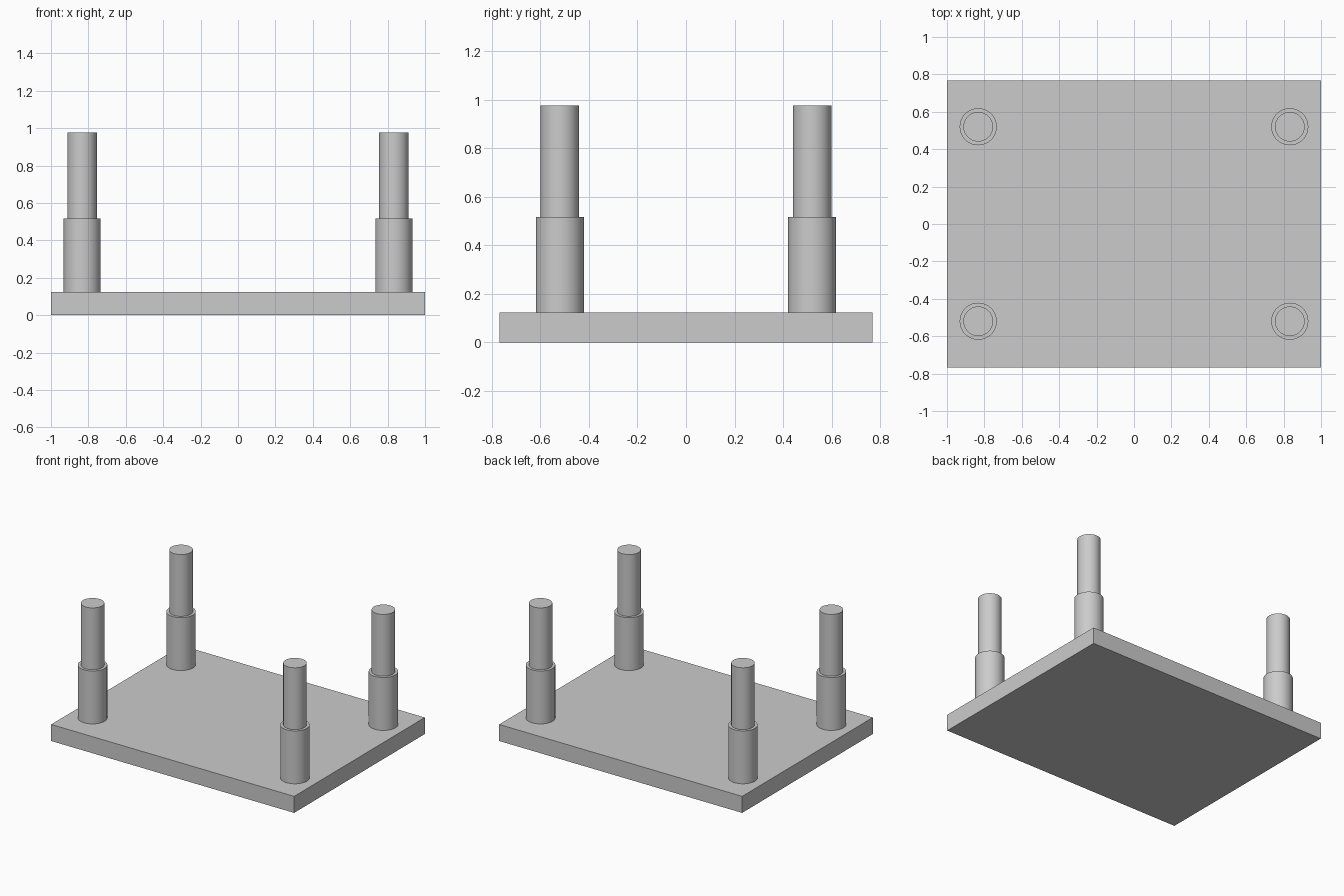
import bpy
import math

cube = bpy.data.objects.get("Cube")
if cube:
    bpy.data.objects.remove(cube, do_unlink=True)

# Single grey finish
grey = bpy.data.materials.new("light_grey")
grey.use_nodes = True
colour = (0.6, 0.6, 0.6, 1.0)
grey.diffuse_color = colour
grey.node_tree.nodes["Principled BSDF"].inputs["Base Color"].default_value = colour

PLATE_TOP = 0.123
STEP_TOP = 0.517
PIN_TOP = 0.977


def cylinder(name, x, y, radius, bottom, top):
    bpy.ops.mesh.primitive_cylinder_add(
        vertices=64, radius=radius, depth=top - bottom,
        location=(x, y, (bottom + top) / 2))
    obj = bpy.context.object
    obj.name = name
    obj.data.materials.append(grey)
    bpy.ops.object.shade_smooth_by_angle(angle=math.radians(30))


# Base plate
bpy.ops.mesh.primitive_cube_add(size=1, location=(0, 0, PLATE_TOP / 2))
plate = bpy.context.object
plate.name = "base_plate"
plate.scale = (2.0, 1.536, PLATE_TOP)
bpy.ops.object.transform_apply(location=False, rotation=False, scale=True)
plate.data.materials.append(grey)

# Stepped post at each corner: wide sleeve below, slim pin above
for side, x in (("left", 0.833), ("right", -0.833)):
    for end, y in (("front", -0.52), ("back", 0.52)):
        cylinder(f"{end}_{side}_sleeve", x, y, 0.099, PLATE_TOP, STEP_TOP)
        cylinder(f"{end}_{side}_pin", x, y, 0.079, STEP_TOP, PIN_TOP)
